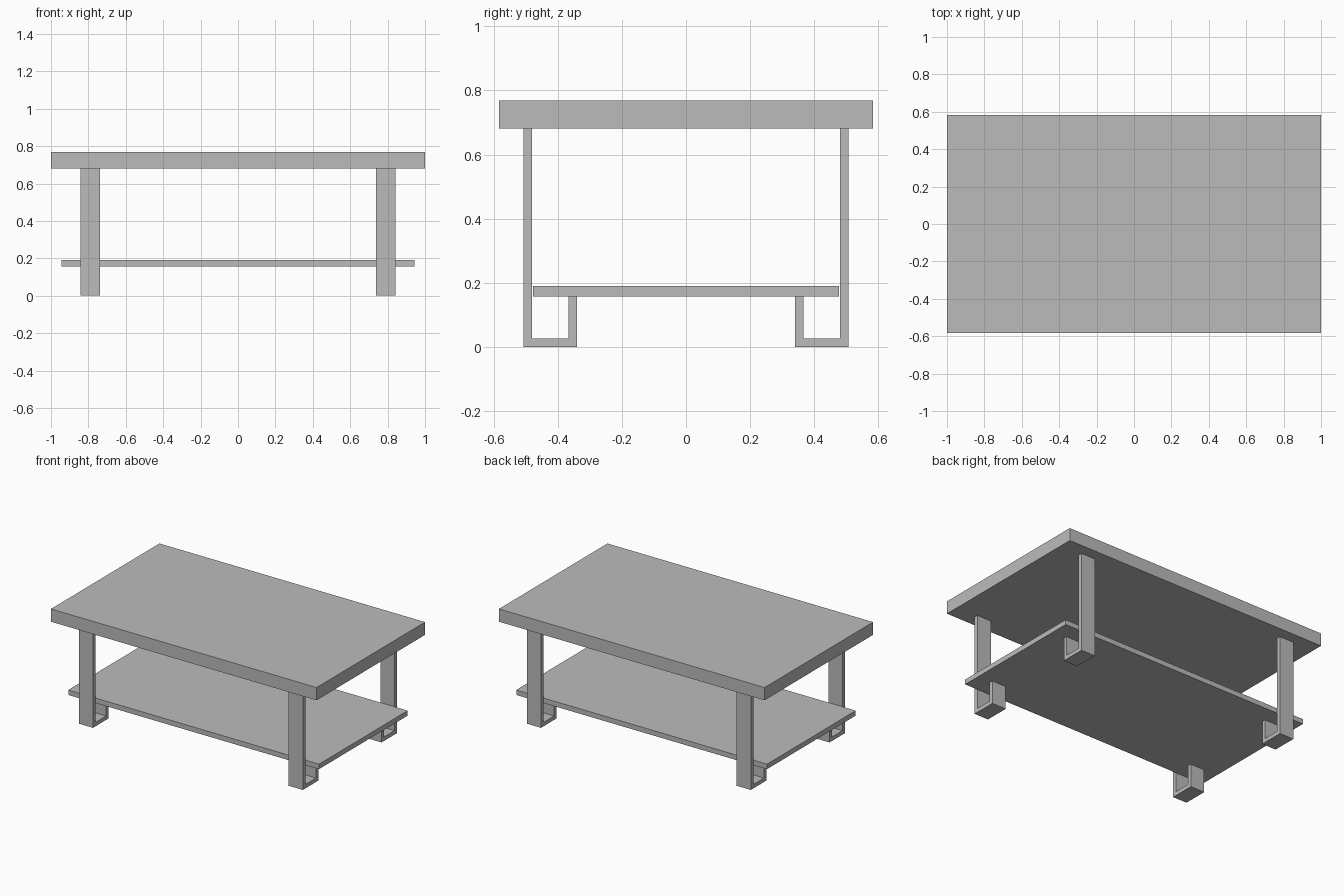
import bpy
import bmesh

cube = bpy.data.objects.get("Cube")
if cube:
    bpy.data.objects.remove(cube, do_unlink=True)

grey = bpy.data.materials.new("plain_grey")
grey.use_nodes = True
colour = (0.5, 0.5, 0.5, 1)
grey.diffuse_color = colour
grey.node_tree.nodes["Principled BSDF"].inputs["Base Color"].default_value = colour


def extrude_profile(name, profile, x0, x1):
    """Extrude a closed (y, z) outline along x from x0 to x1."""
    bm = bmesh.new()
    face = bm.faces.new([bm.verts.new((x0, y, z)) for y, z in profile])
    grown = bmesh.ops.extrude_face_region(bm, geom=[face])["geom"]
    moved = [v for v in grown if isinstance(v, bmesh.types.BMVert)]
    bmesh.ops.translate(bm, verts=moved, vec=(x1 - x0, 0, 0))
    bmesh.ops.recalc_face_normals(bm, faces=bm.faces)
    mesh = bpy.data.meshes.new(name)
    bm.to_mesh(mesh)
    bm.free()
    mesh.materials.append(grey)
    obj = bpy.data.objects.new(name, mesh)
    bpy.context.collection.objects.link(obj)
    return obj


def slab(name, half_x, half_y, z0, z1):
    outline = [(-half_y, z0), (half_y, z0), (half_y, z1), (-half_y, z1)]
    return extrude_profile(name, outline, -half_x, half_x)


TOP_Z, LEG_TOP = 0.768, 0.681
SHELF_Z0, SHELF_Z1 = 0.157, 0.191

# Table top and lower shelf
slab("table_top", 1.0, 0.583, LEG_TOP, TOP_Z)
slab("lower_shelf", 0.944, 0.477, SHELF_Z0, SHELF_Z1)

# Flat-bar legs: a tall outer upright, a foot, and a short upright under the shelf
OUTER, INNER, BAR = 0.507, 0.339, 0.027
leg_profile = [
    (OUTER, 0), (OUTER, LEG_TOP), (OUTER - BAR, LEG_TOP), (OUTER - BAR, BAR),
    (INNER + BAR, BAR), (INNER + BAR, SHELF_Z0), (INNER, SHELF_Z0), (INNER, 0),
]
for side, sx in (("left", 1), ("right", -1)):
    for end, sy in (("front", -1), ("back", 1)):
        outline = [(sy * y, z) for y, z in leg_profile]
        extrude_profile(f"{end}_{side}_leg", outline, sx * 0.737, sx * 0.843)
